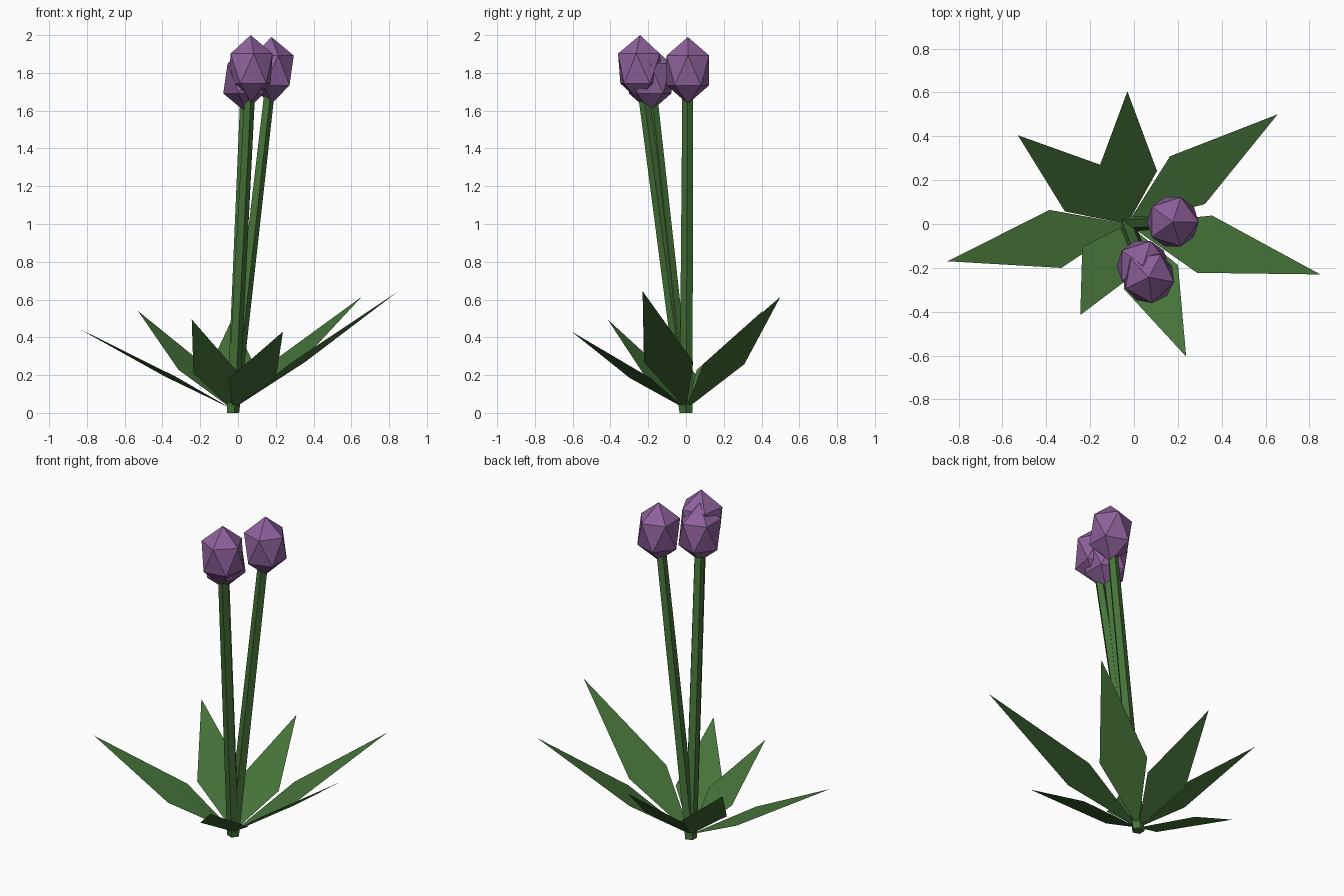
import bpy, bmesh, math
from mathutils import Vector, Matrix

if "Cube" in bpy.data.objects:
    bpy.data.objects.remove(bpy.data.objects["Cube"])


def material(name, color):
    m = bpy.data.materials.new(name)
    m.diffuse_color = (*color, 1)
    m.use_nodes = True
    m.node_tree.nodes["Principled BSDF"].inputs["Base Color"].default_value = m.diffuse_color
    return m


GREEN = material("leaf_green", (0.06, 0.17, 0.04))
PURPLE = material("bloom_purple", (0.27, 0.12, 0.33))
BASE = Vector((-0.03, 0, 0))


def finish(name, bm, mat):
    mesh = bpy.data.meshes.new(name)
    bm.to_mesh(mesh)
    bm.free()
    mesh.materials.append(mat)
    bpy.context.collection.objects.link(bpy.data.objects.new(name, mesh))


def leaf(name, tip):
    # flat kite: root, two side corners at 40 % of the length, tip
    root = BASE + Vector((0, 0, 0.02))
    run = Vector(tip) - root
    side = Vector((-run.y, run.x, 0)).normalized() * 0.135
    mid = root + run * 0.4
    bm = bmesh.new()
    bm.faces.new([bm.verts.new(p) for p in (root, mid - side, root + run, mid + side)])
    finish(name, bm, GREEN)


def stem(name, top):
    # five-sided tapered stalk leaning from the root to the bloom
    bm = bmesh.new()
    rings = []
    for c, r in ((BASE, 0.036), (Vector(top), 0.03)):
        rings.append([bm.verts.new(c + Vector((r * math.cos(a), r * math.sin(a), 0)))
                      for a in (math.tau * i / 5 for i in range(5))])
    low, high = rings
    bm.faces.new(low[::-1])
    bm.faces.new(high)
    for i in range(5):
        j = (i + 1) % 5
        bm.faces.new((low[i], low[j], high[j], high[i]))
    finish(name, bm, GREEN)


def bloom(name, centre, turn):
    # stretched icosahedron
    bm = bmesh.new()
    m = (Matrix.Translation(centre) @ Matrix.Rotation(turn, 4, 'Z')
         @ Matrix.Diagonal((0.132, 0.132, 0.177, 1)))
    bmesh.ops.create_icosphere(bm, subdivisions=1, radius=1, matrix=m)
    finish(name, bm, PURPLE)


# Leaves around the root
tips = [(0.85, -0.23, 0.645), (0.655, 0.50, 0.615), (-0.03, 0.605, 0.50),
        (-0.53, 0.405, 0.54), (-0.85, -0.17, 0.45), (-0.245, -0.415, 0.495),
        (0.238, -0.605, 0.43)]
for i, t in enumerate(tips):
    leaf(f"leaf_{i + 1}", t)

# Stems with blooms
heads = [((0.067, -0.243, 1.823), math.radians(-82)),
         ((0.177, 0.01, 1.813), 0),
         ((0.04, -0.19, 1.77), 0)]
for i, (c, turn) in enumerate(heads):
    stem(f"stem_{i + 1}", c)
    bloom(f"bloom_{i + 1}", c, turn)
